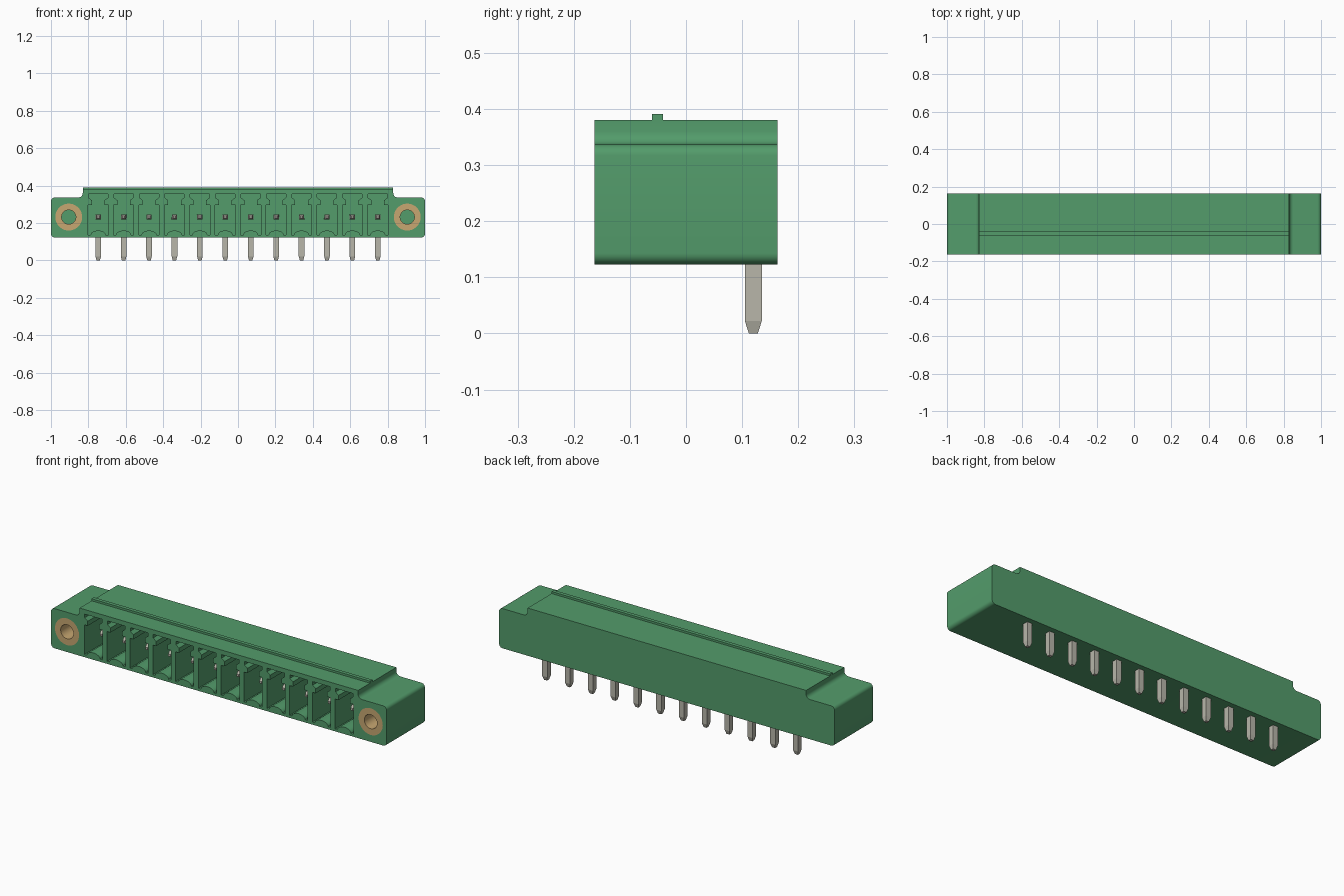
import bpy, bmesh, math

cube = bpy.data.objects.get("Cube")
if cube:
    bpy.data.objects.remove(cube, do_unlink=True)

PINS, PITCH = 12, 0.1359
FRONT, BACK = -0.163, 0.163
POCKET_BACK = 0.06
PIN_Z = 0.232
EAR_X = 0.905


def material(name, rgb):
    m = bpy.data.materials.new(name)
    m.use_nodes = True
    m.diffuse_color = (*rgb, 1)
    m.node_tree.nodes["Principled BSDF"].inputs["Base Color"].default_value = (*rgb, 1)
    return m


GREEN = material("green plastic", (0.087, 0.332, 0.147))
METAL = material("pin metal", (0.479, 0.468, 0.402))
BRASS = material("brass", (0.57, 0.385, 0.165))


def arc(cx, cz, r, a0, a1, n=6):
    return [(cx + r * math.cos(math.radians(a0 + (a1 - a0) * i / n)),
             cz + r * math.sin(math.radians(a0 + (a1 - a0) * i / n))) for i in range(n + 1)]


def add_prism(bm, profile, y0, y1):
    """Extrude an (x, z) outline from y0 to y1."""
    face = bm.faces.new([bm.verts.new((x, y0, z)) for x, z in profile])
    new = bmesh.ops.extrude_face_region(bm, geom=[face])["geom"]
    moved = [g for g in new if isinstance(g, bmesh.types.BMVert)]
    bmesh.ops.translate(bm, vec=(0, y1 - y0, 0), verts=moved)


def finish(bm, name, mat):
    bmesh.ops.recalc_face_normals(bm, faces=bm.faces[:])
    mesh = bpy.data.meshes.new(name)
    bm.to_mesh(mesh)
    bm.free()
    mesh.materials.append(mat)
    ob = bpy.data.objects.new(name, mesh)
    bpy.context.collection.objects.link(ob)
    return ob


def smooth(ob):
    bpy.ops.object.select_all(action="DESELECT")
    ob.select_set(True)
    bpy.context.view_layer.objects.active = ob
    bpy.ops.object.shade_smooth_by_angle(angle=math.radians(35))


def mirrored(right):
    """Close an outline from its right half, listed bottom to top."""
    return right + [(-x, z) for x, z in reversed(right)]


# Housing: rounded ears, concave fillets up to the raised middle
half = (arc(0.98, 0.143, 0.02, -90, 0) + arc(0.98, 0.317, 0.02, 0, 90)
        + arc(0.853, 0.360, 0.023, 270, 180) + [(0.83, 0.38)])
bm = bmesh.new()
add_prism(bm, mirrored(half), FRONT, BACK)
housing = finish(bm, "housing", GREEN)

# Cutter: keyed pockets with an arched floor, plus the two insert bores
bump = [(0.040 * math.cos(t), 0.137 + 0.023 * math.sin(t))
        for t in [math.pi / 2 * (1 - i / 6) for i in range(1, 7)]]
pocket = mirrored(bump + [(0.054, 0.137), (0.054, 0.297), (0.034, 0.297), (0.034, 0.322),
                          (0.052, 0.336), (0.052, 0.355)])
# the crown of the arch closes the outline at the centre
pocket.append((0, 0.160))
pin_xs = [(i - (PINS - 1) / 2) * PITCH for i in range(PINS)]
bm = bmesh.new()
for px in pin_xs:
    add_prism(bm, [(px + x, z) for x, z in pocket], FRONT - 0.05, POCKET_BACK)
for s in (-1, 1):
    add_prism(bm, arc(s * EAR_X, PIN_Z, 0.072, 0, 360, 40)[:-1], FRONT - 0.05, 0.06)
cutter = finish(bm, "pocket_cutter", GREEN)
cutter.hide_render = True

mod = housing.modifiers.new("pockets", "BOOLEAN")
mod.operation = "DIFFERENCE"
mod.solver = "EXACT"
mod.object = cutter
bpy.context.view_layer.objects.active = housing
bpy.ops.object.modifier_apply(modifier=mod.name)
bpy.data.objects.remove(cutter, do_unlink=True)
smooth(housing)

# Narrow rib along the top
bm = bmesh.new()
add_prism(bm, [(-0.83, 0.375), (0.83, 0.375), (0.83, 0.391), (-0.83, 0.391)], -0.061, -0.041)
finish(bm, "top_rib", GREEN)

# Threaded inserts: brass tubes set flush in the ears
for s, side in ((1, "left"), (-1, "right")):
    bm = bmesh.new()
    rings = []
    for r, y in ((0.072, FRONT), (0.072, 0.06), (0.038, 0.06), (0.038, FRONT)):
        rings.append([bm.verts.new((x, y, z))
                      for x, z in arc(s * EAR_X, PIN_Z, r, 0, 360, 40)[:-1]])
    for a, b in zip(rings, rings[1:] + rings[:1]):
        for i in range(40):
            j = (i + 1) % 40
            bm.faces.new((a[i], a[j], b[j], b[i]))
    smooth(finish(bm, side + "_insert", BRASS))

# Angled pins: (y, z, half width, offset y, offset z) square sections along an L
sections = [(-0.100, PIN_Z, 0.006, 0, 0.006), (-0.082, PIN_Z, 0.013, 0, 0.013),
            (0.120, PIN_Z, 0.015, 0.015, 0.013), (0.120, 0.022, 0.015, 0.015, 0),
            (0.120, 0.0, 0.009, 0.008, 0)]
for n, px in enumerate(pin_xs, 1):
    bm = bmesh.new()
    rings = [[bm.verts.new((px + a * w, y + b * oy, z + b * oz))
              for a, b in ((-1, -1), (1, -1), (1, 1), (-1, 1))]
             for y, z, w, oy, oz in sections]
    for a, b in zip(rings, rings[1:]):
        for i in range(4):
            j = (i + 1) % 4
            bm.faces.new((a[i], a[j], b[j], b[i]))
    bm.faces.new(rings[0])
    bm.faces.new(rings[-1])
    finish(bm, f"pin_{n}", METAL)
